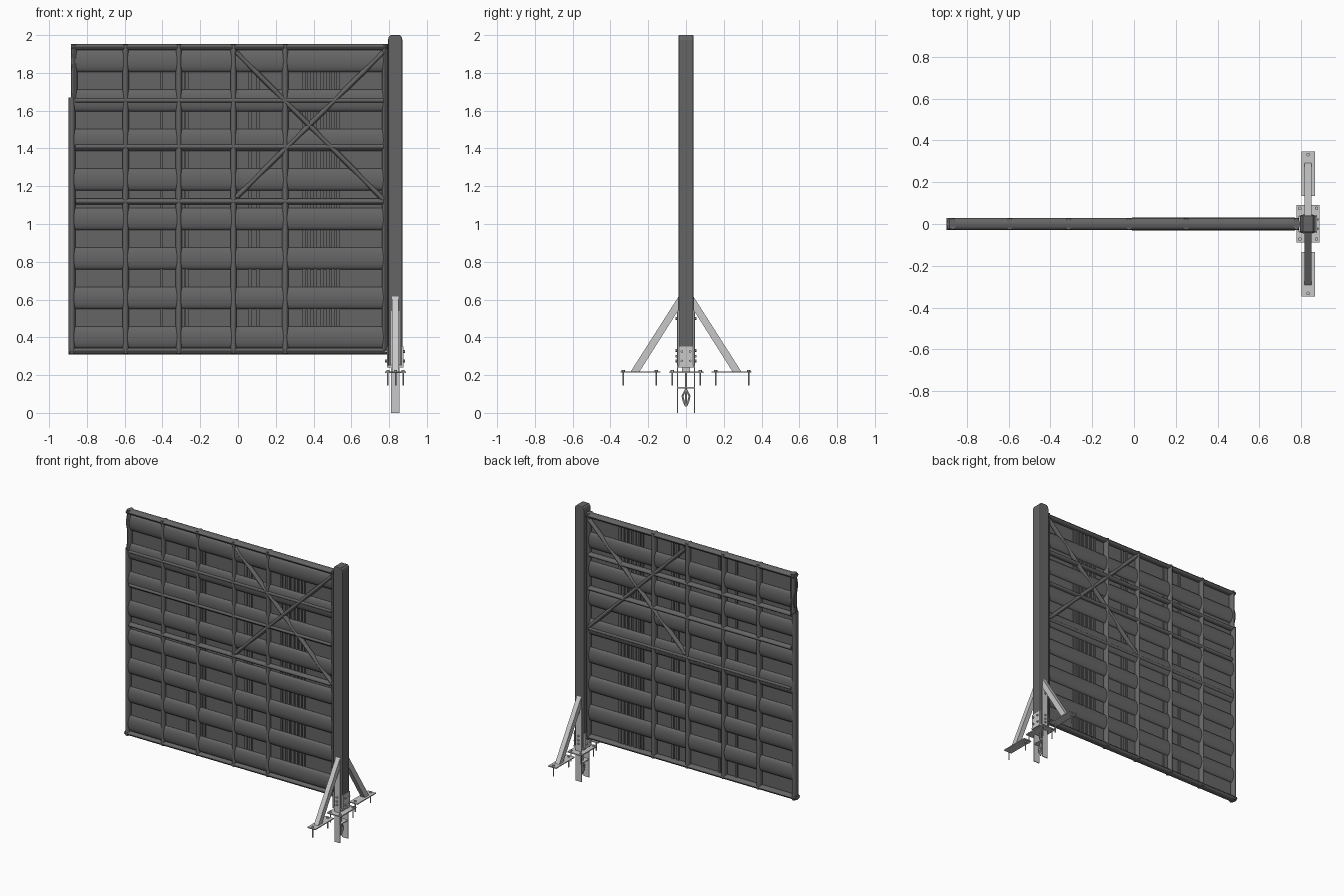
import bpy, bmesh, math
from mathutils import Vector, Matrix

if "Cube" in bpy.data.objects:
    bpy.data.objects.remove(bpy.data.objects["Cube"])


def material(name, v):
    m = bpy.data.materials.new(name)
    m.diffuse_color = (v, v, v, 1)
    m.use_nodes = True
    m.node_tree.nodes["Principled BSDF"].inputs["Base Color"].default_value = m.diffuse_color
    return m


WOOD = material("dark grey wood", 0.13)
METAL = material("galvanised grey", 0.58)


def finish(name, bm, mat, smooth=False):
    bmesh.ops.recalc_face_normals(bm, faces=bm.faces)
    me = bpy.data.meshes.new(name)
    bm.to_mesh(me)
    bm.free()
    me.materials.append(mat)
    ob = bpy.data.objects.new(name, me)
    bpy.context.collection.objects.link(ob)
    if smooth:
        bpy.ops.object.select_all(action='DESELECT')
        ob.select_set(True)
        bpy.context.view_layer.objects.active = ob
        bpy.ops.object.shade_smooth_by_angle(angle=math.radians(35))
    return ob


def box(name, x0, x1, y0, y1, z0, z1, mat, bevel=0):
    bm = bmesh.new()
    bmesh.ops.create_cube(bm, size=1)
    for v in bm.verts:
        v.co = Vector(((x0 + x1) / 2 + v.co.x * (x1 - x0),
                       (y0 + y1) / 2 + v.co.y * (y1 - y0),
                       (z0 + z1) / 2 + v.co.z * (z1 - z0)))
    if bevel:
        bmesh.ops.bevel(bm, geom=bm.edges[:], offset=bevel, segments=2, affect='EDGES', profile=0.5)
    return finish(name, bm, mat)


def rod(name, a, b, r, mat, sides=10):
    a, b = Vector(a), Vector(b)
    d = b - a
    bm = bmesh.new()
    M = Matrix.Translation((a + b) / 2) @ d.to_track_quat('Z', 'Y').to_matrix().to_4x4()
    bmesh.ops.create_cone(bm, cap_ends=True, segments=sides, radius1=r, radius2=r, depth=d.length, matrix=M)
    return finish(name, bm, mat, True)


def prism(name, section, a, b, mat, smooth=False):
    """Extrude a section of (offset across, y) pairs from a to b in the xz plane."""
    d = Vector((b[0] - a[0], 0, b[1] - a[1])).normalized()
    across = Vector((-d.z, 0, d.x))
    bm = bmesh.new()
    rings = [[bm.verts.new(Vector((p[0], 0, p[1])) + across * w + Vector((0, y, 0)))
              for w, y in section] for p in (a, b)]
    n = len(section)
    for i in range(n):
        j = (i + 1) % n
        bm.faces.new((rings[0][i], rings[0][j], rings[1][j], rings[1][i]))
    bm.faces.new(rings[0])
    bm.faces.new(rings[1])
    return finish(name, bm, mat, smooth)


def half_round(name, a, b, width, y0, y1, side, n=10):
    ts = [math.pi * i / n for i in range(n + 1)]
    sec = [(math.cos(t) * width / 2, side * (y0 + (y1 - y0) * math.sin(t))) for t in ts]
    return prism(name, sec, a, b, WOOD, True)


def full_round(name, a, b, width, y1, n=16):
    ts = [2 * math.pi * i / n for i in range(n)]
    return prism(name, [(math.cos(t) * width / 2, math.sin(t) * y1) for t in ts], a, b, WOOD, True)


# Fence boards, staggered between the front and back layers
for i in range(8):
    half_round("front_board", (-0.885, 0.40 + 0.209 * i), (0.785, 0.40 + 0.209 * i), 0.116, 0.004, 0.023, -1)
    if i < 7:
        z = 0.505 + 0.209 * i
        half_round("back_board", (-0.885, z), (0.785, z), 0.116, 0.004, 0.023, 1)

# Thin sticks between the layers
for x in (-0.405, -0.29, -0.27, 0.065, 0.105, 0.35, 0.375, 0.41, 0.445, 0.475, 0.505, 0.53):
    box("thin_stick", x - 0.009, x + 0.009, -0.005, 0.005, 0.34, 1.92, WOOD)

# Outer frame
full_round("top_rail", (-0.885, 1.937), (0.79, 1.937), 0.034, 0.028)
full_round("bottom_rail", (-0.897, 0.327), (0.79, 0.327), 0.034, 0.028)
full_round("left_upper_stile", (-0.868, 1.66), (-0.868, 1.953), 0.034, 0.027)
full_round("left_lower_stile", (-0.879, 0.312), (-0.879, 1.67), 0.036, 0.028)
full_round("right_stile", (0.778, 0.312), (0.778, 1.953), 0.032, 0.028)

# Battens, rails and cross braces on both faces
for s, side in ((-1, "front"), (1, "back")):
    for x in (-0.595, -0.313, -0.024, 0.25):
        half_round(side + "_batten", (x, 0.315), (x, 1.95), 0.034, 0.002, 0.028, s)
    for z in (1.655, 1.41, 1.12):
        half_round(side + "_rail", (-0.86, z), (0.77, z), 0.032, 0.004, 0.029, s)
    half_round(side + "_brace", (-0.01, 1.14), (0.77, 1.91), 0.028, 0.006, 0.030, s)
    half_round(side + "_brace", (-0.01, 1.91), (0.77, 1.13), 0.028, 0.006, 0.030, s)

# Post with rounded cap
px = 0.832
arch = [(px - 0.038, 0.25), (px + 0.038, 0.25), (px + 0.038, 1.975), (px + 0.034, 1.99),
        (px + 0.024, 2.0), (px - 0.024, 2.0), (px - 0.034, 1.99), (px - 0.038, 1.975)]
bm = bmesh.new()
face = bm.faces.new([bm.verts.new((x, -0.04, z)) for x, z in arch])
ext = bmesh.ops.extrude_face_region(bm, geom=[face])
bmesh.ops.translate(bm, vec=(0, 0.08, 0), verts=[g for g in ext["geom"] if isinstance(g, bmesh.types.BMVert)])
bmesh.ops.bevel(bm, geom=[e for e in bm.edges if abs(e.verts[0].co.y - e.verts[1].co.y) < 0.01],
                offset=0.006, segments=2, affect='EDGES', profile=0.5)
finish("post", bm, WOOD)

# Post shoe and centre base plate
box("base_plate", px - 0.053, px + 0.057, -0.088, 0.092, 0.212, 0.220, METAL)
box("shoe_floor", px - 0.04, px + 0.045, -0.043, 0.043, 0.240, 0.250, METAL)
box("shoe_stem", px - 0.02, px + 0.02, -0.02, 0.02, 0.22, 0.24, METAL)
for s in (-1, 1):
    x = px + s * 0.0405
    box("shoe_cheek", x - 0.003, x + 0.003, -0.038, 0.038, 0.24, 0.352, METAL)
    for y in (-0.022, 0.022):
        for z in (0.275, 0.325):
            rod("shoe_bolt", (x, y, z), (x + s * 0.012, y, z), 0.007, METAL, 6)

# Buried anchor: two legs, cross bar and hook
for s in (-1, 1):
    box("anchor_leg", px - 0.023, px + 0.023, s * 0.0445 - 0.003, s * 0.0445 + 0.003, 0, 0.54, METAL)
    for z in (0.275, 0.30, 0.33, 0.50):
        rod("anchor_bolt", (px, s * 0.045, z), (px, s * 0.056, z), 0.007, METAL, 6)
box("anchor_cross_bar", px - 0.023, px + 0.023, -0.044, 0.044, 0.130, 0.136, METAL)
rod("anchor_rod", (px, 0, 0.04), (px, 0, 0.22), 0.006, METAL)
for s in (-1, 1):
    for (y0, z0), (y1, z1) in (((0, 0.125), (0.019, 0.09)), ((0.019, 0.09), (0.012, 0.06)), ((0.012, 0.06), (0, 0.035))):
        rod("anchor_hook", (px, s * y0, z0), (px, s * y1, z1), 0.005, METAL, 8)


# Ground bolts
def ground_bolt(x, y):
    rod("ground_bolt", (x, y, 0.145), (x, y, 0.222), 0.004, METAL, 8)
    rod("bolt_head", (x, y, 0.219), (x, y, 0.228), 0.009, METAL, 6)


for x in (px - 0.038, px + 0.042):
    for y in (-0.072, 0.075):
        ground_bolt(x, y)

# Foot plates and sloping struts front and back
for s in (-1, 1):
    ys = sorted((s * 0.135, s * 0.348))
    box("foot_plate", px - 0.03, px + 0.034, ys[0], ys[1], 0.213, 0.220, METAL)
    for y in (0.158, 0.332):
        ground_bolt(px + 0.002, s * y)
    bm = bmesh.new()
    outline = [(0.04, 0.615), (0.04, 0.545), (0.245, 0.22), (0.292, 0.22)]
    f = bm.faces.new([bm.verts.new((px - 0.016, s * y, z)) for y, z in outline])
    g = bmesh.ops.extrude_face_region(bm, geom=[f])["geom"]
    bmesh.ops.translate(bm, vec=(0.034, 0, 0), verts=[v for v in g if isinstance(v, bmesh.types.BMVert)])
    finish("sloping_strut", bm, METAL)
